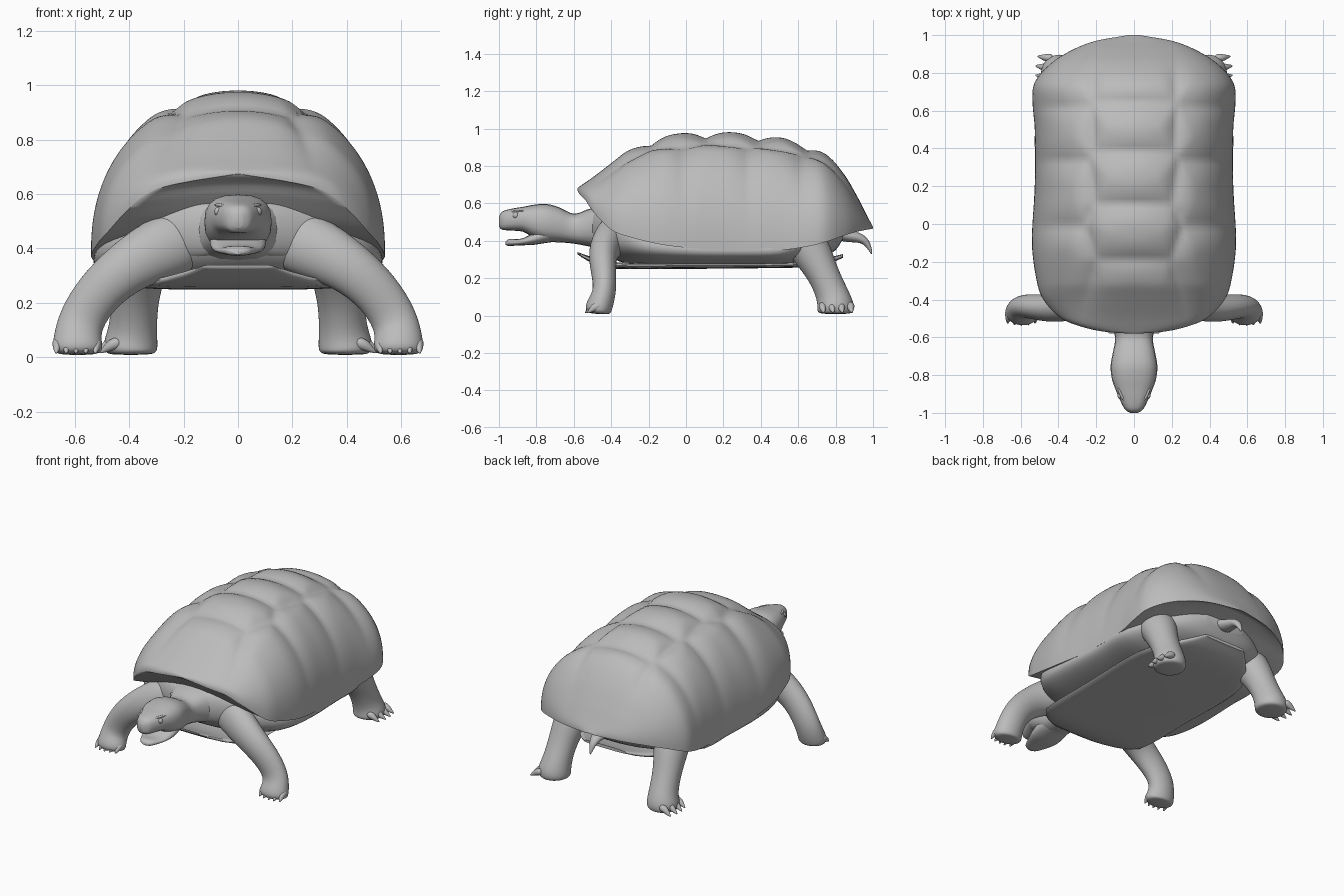
import bpy, math
from mathutils import Vector

if "Cube" in bpy.data.objects:
    bpy.data.objects.remove(bpy.data.objects["Cube"])

skin = bpy.data.materials.new("stone_grey")
skin.diffuse_color = (0.5, 0.5, 0.5, 1)
skin.use_nodes = True
skin.node_tree.nodes["Principled BSDF"].inputs["Base Color"].default_value = skin.diffuse_color


def curve(table, x, col):
    """Smooth interpolation of one column of a station table."""
    n = len(table)
    x = min(max(x, table[0][0]), table[-1][0])
    i = max(k for k in range(n - 1) if table[k][0] <= x)

    def slope(k):
        a, b = table[max(k - 1, 0)], table[min(k + 1, n - 1)]
        return (b[col] - a[col]) / (b[0] - a[0])
    a, b = table[i], table[i + 1]
    h = b[0] - a[0]
    t = (x - a[0]) / h
    return ((2*t**3 - 3*t*t + 1) * a[col] + (t**3 - 2*t*t + t) * h * slope(i)
            + (3*t*t - 2*t**3) * b[col] + (t**3 - t*t) * h * slope(i + 1))


def power(v, e):
    return math.copysign(abs(v) ** e, v)


def make(name, rings, subsurf=0):
    """Skin a list of closed point rings into one smooth object."""
    m = len(rings[0])
    verts = [p for r in rings for p in r]
    faces = []
    for i in range(len(rings) - 1):
        for j in range(m):
            k = (j + 1) % m
            faces.append((i*m + j, i*m + k, (i+1)*m + k, (i+1)*m + j))
    faces += [tuple(reversed(range(m))), tuple(range(len(verts) - m, len(verts)))]
    me = bpy.data.meshes.new(name)
    me.from_pydata(verts, [], faces)
    me.materials.append(skin)
    ob = bpy.data.objects.new(name, me)
    bpy.context.collection.objects.link(ob)
    bpy.ops.object.select_all(action='DESELECT')
    ob.select_set(True)
    bpy.context.view_layer.objects.active = ob
    bpy.ops.object.mode_set(mode='EDIT')
    bpy.ops.mesh.select_all(action='SELECT')
    bpy.ops.mesh.normals_make_consistent(inside=False)
    bpy.ops.object.mode_set(mode='OBJECT')
    if subsurf:
        mod = ob.modifiers.new("round", 'SUBSURF')
        mod.levels = mod.render_levels = subsurf
    bpy.ops.object.shade_smooth_by_angle(angle=math.radians(60))
    return ob


def loft(name, table, n=2.3, seg=20, steps=24):
    """Rounded-box sections along y; rows are y, half width, low z, high z."""
    rings = []
    for s in range(steps + 1):
        y = table[0][0] + (table[-1][0] - table[0][0]) * (1 - math.cos(math.pi * s / steps)) / 2
        w, lo, hi = (curve(table, y, c) for c in (1, 2, 3))
        rings.append([(w * power(math.cos(a), 2/n), y,
                       (lo + hi)/2 + (hi - lo)/2 * power(math.sin(a), 2/n))
                      for a in (2 * math.pi * j / seg for j in range(seg))])
    return make(name, rings)


def tube(name, path, ref=(0, 1, 0), seg=12, side=1):
    """Tapering limb; rows are x, y, z, radius along ref, radius across."""
    pts = [Vector(p[:3]) for p in path]
    rings = []
    for i, p in enumerate(path):
        t = (pts[min(i + 1, len(pts) - 1)] - pts[max(i - 1, 0)]).normalized()
        u = Vector(ref)
        u = (u - t * u.dot(t)).normalized()
        v = t.cross(u)
        ring = [pts[i] + u * p[3] * math.cos(a) + v * p[4] * math.sin(a)
                for a in (2 * math.pi * j / seg for j in range(seg))]
        rings.append([(q.x * side, q.y, max(q.z, 0.005)) for q in ring])
    return make(name, rings, subsurf=2)


# Shell stations: y, half width, rim height, top height
SHELL = [(-.58, .03, .67, .682), (-.57, .16, .65, .69), (-.54, .29, .62, .71),
         (-.5, .385, .56, .735), (-.4, .48, .46, .80), (-.3, .515, .42, .86),
         (-.1, .54, .375, .93), (.2, .525, .35, .945), (.5, .525, .35, .918),
         (.65, .537, .37, .88), (.75, .525, .395, .835), (.85, .44, .43, .735),
         (.92, .33, .45, .625), (.97, .2, .46, .53), (1.0, .03, .465, .475)]
SCUTES = ([(0, y) for y in (-.34, -.04, .25, .52, .77)]
          + [(.41, y) for y in (-.2, .18, .49, .75)])


def bump(x, y):
    """Raised plates with soft grooves where two plates meet."""
    x = min(abs(x), .41)
    d = sorted(math.hypot(x - cx, y - cy) for cx, cy in SCUTES)
    g = min((d[1] - d[0]) / .26, 1)
    return g * (2 - g)


rings = []
for s in range(97):
    y = .21 - .79 * math.cos(math.pi * s / 96)
    w, lo, hi = (curve(SHELL, y, c) for c in (1, 2, 3))
    ring = []
    for j in range(81):
        a = math.pi * j / 80
        x = w * power(math.cos(a), 2/2.2)
        z = (hi - lo) * math.sin(a) ** (2/2.2)
        fade = min(1, math.sin(a) * 1.2) * min(1, (y + .58) / .25, (1 - y) / .2)
        b = .062 * fade * bump(w * (math.pi/2 - a), y)
        ring.append((x * (1 + b * .45), y, lo + z * (1 + b)))
    # underside arching gently between the rims
    ring += [(w * f, y, lo + min(.04, (hi - lo) * .3) * (1 - f * f))
             for f in (k / 10 for k in range(-9, 10))]
    rings.append(ring)
make("shell", rings)

# Body under the shell, and the belly plate with its raised front lip
loft("body", [(-.51, .08, .41, .54), (-.46, .22, .35, .56), (-.38, .38, .30, .55),
              (-.3, .475, .275, .53), (-.2, .52, .262, .49), (0, .532, .258, .45),
              (.3, .522, .258, .44), (.52, .52, .262, .45), (.62, .46, .285, .48),
              (.72, .37, .31, .50), (.80, .25, .35, .50), (.84, .14, .41, .49)], n=2.4, seg=48, steps=36)
loft("belly_plate", [(-.58, .13, .328, .34), (-.53, .20, .295, .322), (-.45, .31, .262, .295),
                     (-.36, .37, .25, .285), (0, .38, .25, .285), (.5, .38, .255, .285),
                     (.66, .31, .26, .295), (.76, .23, .275, .31), (.84, .15, .31, .33)], n=3.5)

# Head, neck and open lower jaw
loft("head_and_neck", [(-1, .02, .475, .53), (-.985, .045, .46, .555), (-.93, .075, .455, .572),
                       (-.87, .10, .448, .582), (-.82, .117, .42, .592), (-.75, .124, .395, .598),
                       (-.68, .112, .392, .58), (-.6, .10, .385, .545), (-.52, .13, .37, .57),
                       (-.4, .22, .34, .60)], n=2.6, steps=36)
loft("lower_jaw", [(-.965, .02, .378, .395), (-.95, .045, .373, .408), (-.88, .08, .376, .412),
                   (-.82, .1, .378, .44), (-.74, .1, .39, .48), (-.66, .07, .40, .5)])

# Tail
tube("tail", [(0, .78, .46, .07, .05), (0, .86, .425, .055, .035), (0, .92, .42, .04, .03),
              (0, .97, .395, .025, .02), (0, .995, .325, .004, .004)], ref=(1, 0, 0))

for side, tag in ((1, "right"), (-1, "left")):
    # Eye and brow ridge
    bpy.ops.mesh.primitive_uv_sphere_add(segments=14, ring_count=8, radius=.017,
                                         location=(side * .071, -.91, .536))
    eye = bpy.context.object
    eye.name = "eye_" + tag
    eye.data.materials.append(skin)
    bpy.ops.object.shade_smooth()
    tube("brow_" + tag, [(.045, -.94, .555, .006, .006), (.067, -.91, .56, .007, .010),
                         (.085, -.865, .56, .006, .006)], ref=(0, 0, 1), seg=8, side=side)
    # Front leg sweeping outwards
    tube("front_leg_" + tag, [(.14, -.36, .45, .09, .12), (.27, -.405, .41, .095, .125),
                              (.41, -.45, .335, .08, .10), (.52, -.44, .235, .07, .09),
                              (.58, -.432, .135, .063, .088), (.59, -.455, .07, .072, .092),
                              (.59, -.472, .03, .075, .098), (.59, -.472, .008, .06, .08)], side=side)
    # Loose skin between neck and shoulder
    tube("shoulder_skin_" + tag, [(.04, -.50, .47, .04, .09), (.14, -.45, .47, .05, .11),
                                  (.26, -.39, .46, .06, .11), (.36, -.34, .45, .06, .10)], side=side)
    # Rear leg
    tube("rear_leg_" + tag, [(.34, .58, .46, .12, .13), (.36, .67, .35, .115, .11),
                             (.38, .735, .22, .085, .09), (.385, .785, .11, .09, .09),
                             (.395, .80, .05, .105, .105), (.395, .80, .02, .10, .10),
                             (.395, .80, .008, .08, .08)], side=side)
    # Toes with claws: forwards on the front feet, outwards on the rear feet
    for i in range(5):
        f = (i - 2) / 2
        x, y = .592 + f * .072, -.50 + .012 * f * f
        tube(f"front_claw_{tag}_{i}", [(x, y + .035, .06, .022, .022), (x, y, .046, .02, .024),
                                       (x + .003, y - .02, .03, .014, .015),
                                       (x + .005, y - .04, .014, .003, .003)],
             ref=(1, 0, 0), seg=8, side=side)
    for i in range(4):
        y = .805 + (i - 1.5) * .05
        x = .485 - .012 * abs(i - 1.5)
        tube(f"rear_claw_{tag}_{i}", [(x - .04, y, .06, .024, .024), (x, y, .045, .022, .024),
                                      (x + .02, y + .004, .03, .014, .014),
                                      (x + .045, y + .008, .015, .003, .003)], seg=8, side=side)
